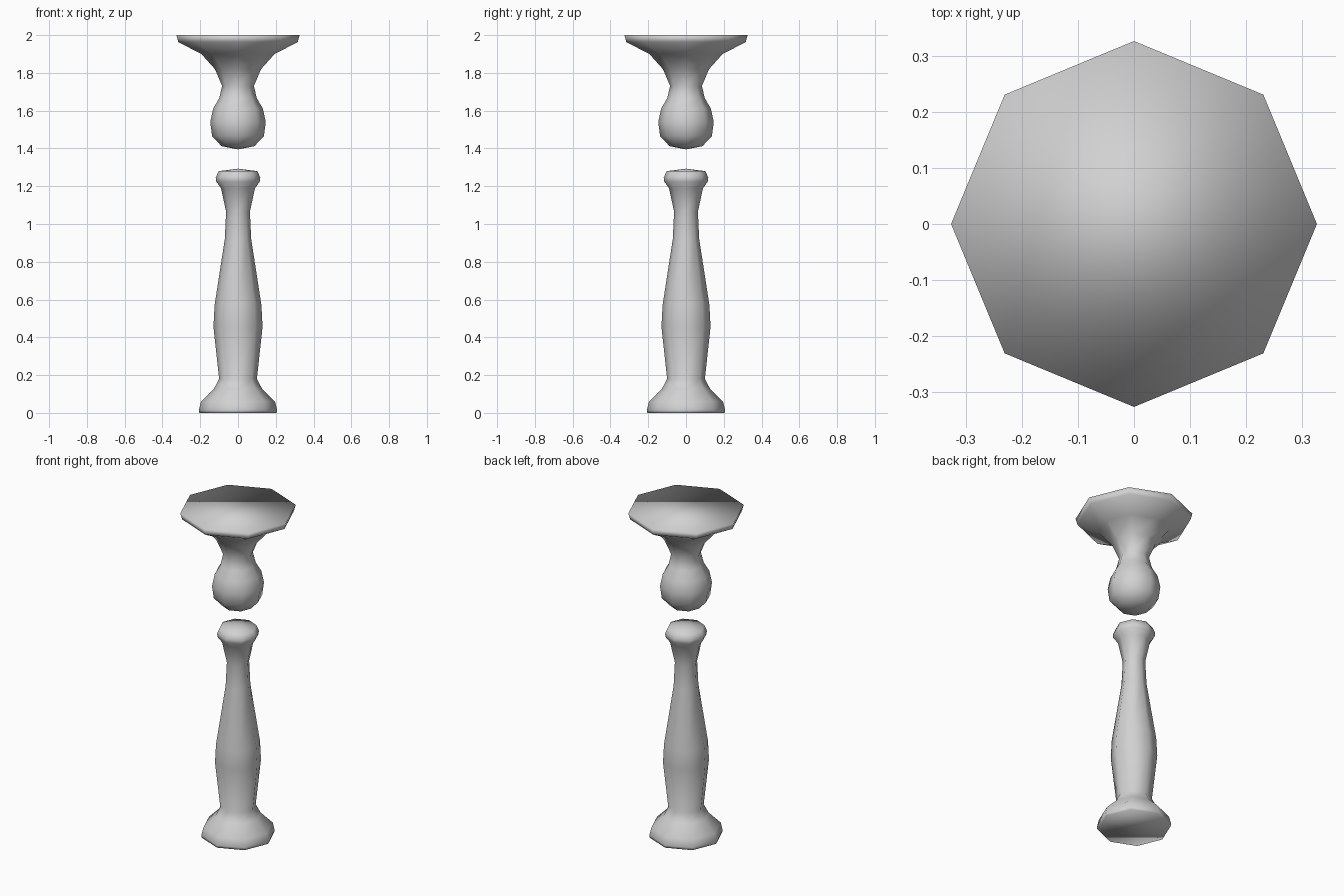
import bpy
import bmesh
from math import cos, sin, tau

SIDES = 8

cube = bpy.data.objects.get("Cube")
if cube:
    bpy.data.objects.remove(cube, do_unlink=True)

# Single plain grey
grey = bpy.data.materials.new("plain grey")
grey.use_nodes = True
colour = (0.64, 0.64, 0.64, 1)
grey.diffuse_color = colour
grey.node_tree.nodes["Principled BSDF"].inputs["Base Color"].default_value = colour


def turned(name, profile):
    """Lathe a bottom-to-top (radius, height) profile; zero radius is a tip."""
    bm = bmesh.new()
    rings = []
    for r, z in profile:
        if r == 0:
            rings.append([bm.verts.new((0, 0, z))] * SIDES)
        else:
            rings.append([bm.verts.new((r * cos(tau * i / SIDES), r * sin(tau * i / SIDES), z))
                          for i in range(SIDES)])
    for low, high in zip(rings, rings[1:]):
        for i in range(SIDES):
            j = (i + 1) % SIDES
            corners = dict.fromkeys((low[i], low[j], high[j], high[i]))
            bm.faces.new(list(corners))
    # Flat caps on open ends
    if profile[0][0]:
        bm.faces.new(rings[0][::-1])
    if profile[-1][0]:
        bm.faces.new(rings[-1])
    bmesh.ops.recalc_face_normals(bm, faces=bm.faces)
    for face in bm.faces:
        face.smooth = True
    mesh = bpy.data.meshes.new(name)
    bm.to_mesh(mesh)
    bm.free()
    mesh.materials.append(grey)
    obj = bpy.data.objects.new(name, mesh)
    bpy.context.collection.objects.link(obj)
    return obj


# Lower column: flared foot, swelling shaft, rounded collar
turned("lower_column", [
    (0.205, 0), (0.207, 0.015), (0.196, 0.06), (0.128, 0.127), (0.1, 0.18),
    (0.13, 0.455), (0.124, 0.57), (0.07, 0.92), (0.063, 1.065),
    (0.09, 1.19), (0.116, 1.225), (0.118, 1.245), (0.103, 1.28), (0, 1.293)])

# Upper finial: ball, neck and flared flat top
turned("upper_finial", [
    (0, 1.395), (0.087, 1.412), (0.137, 1.465), (0.147, 1.54), (0.132, 1.61),
    (0.1, 1.665), (0.084, 1.73), (0.122, 1.82), (0.194, 1.9),
    (0.316, 1.963), (0.326, 2)])
